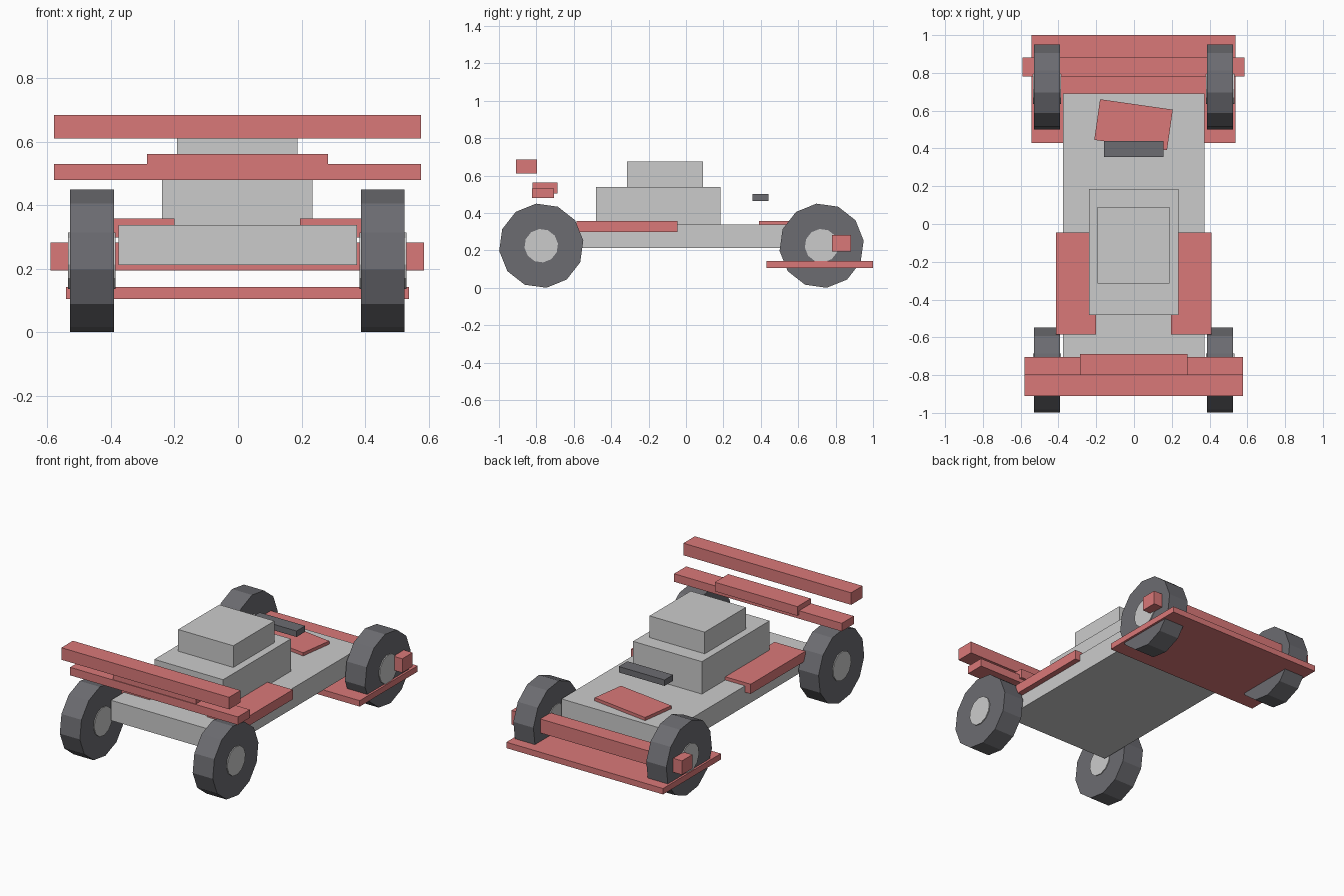
import bpy, math
from mathutils import Matrix

if "Cube" in bpy.data.objects:
    bpy.data.objects.remove(bpy.data.objects["Cube"])


def material(name, rgb):
    m = bpy.data.materials.new(name)
    m.diffuse_color = (*rgb, 1)
    m.use_nodes = True
    m.node_tree.nodes["Principled BSDF"].inputs["Base Color"].default_value = m.diffuse_color
    return m


RED = material("red", (0.70, 0.19, 0.19))
DARK = material("dark", (0.15, 0.15, 0.165))
HUB = material("hub_grey", (0.62, 0.62, 0.63))


def box(name, x, y, z, mat=None, turn=0):
    """Box from (min, max) ranges, optionally turned about its own z axis."""
    bpy.ops.mesh.primitive_cube_add(size=1)
    o = bpy.context.object
    o.name = name
    size = [r[1] - r[0] for r in (x, y, z)]
    o.data.transform(Matrix.Diagonal((*size, 1)))
    o.location = [(r[0] + r[1]) / 2 for r in (x, y, z)]
    o.rotation_euler.z = math.radians(turn)
    if mat:
        o.data.materials.append(mat)
    return o


def disc(name, x0, x1, y, z, r, sides, mat, spin=0):
    """Cylinder lying along x."""
    bpy.ops.mesh.primitive_cylinder_add(vertices=sides, radius=r, depth=x1 - x0)
    o = bpy.context.object
    o.name = name
    o.data.transform(Matrix.Rotation(math.radians(spin), 4, 'X')
                     @ Matrix.Rotation(math.pi / 2, 4, 'Y'))
    o.location = ((x0 + x1) / 2, y, z)
    o.data.materials.append(mat)
    return o


# Body
box("chassis", (-0.376, 0.374), (-0.715, 0.692), (0.212, 0.338))
box("cabin_lower", (-0.239, 0.235), (-0.482, 0.185), (0.33, 0.54))
box("cabin_upper", (-0.192, 0.188), (-0.315, 0.09), (0.53, 0.675))

# Rear wing stack
box("wing_top", (-0.58, 0.576), (-0.91, -0.797), (0.61, 0.685), RED)
box("wing_lower", (-0.58, 0.576), (-0.824, -0.705), (0.48, 0.53), RED)
box("wing_centre", (-0.286, 0.283), (-0.82, -0.688), (0.505, 0.562), RED)

# Nose plate, cross bar, bonnet panel and steering bar
box("nose_plate", (-0.542, 0.538), (0.43, 1.0), (0.105, 0.142), RED)
box("cross_bar", (-0.59, 0.586), (0.78, 0.882), (0.195, 0.282), RED)
box("bonnet_panel", (-0.197, 0.192), (0.417, 0.634), (0.325, 0.358), RED, -8.1)
box("steering_bar", (-0.16, 0.155), (0.355, 0.44), (0.465, 0.502), DARK)

# Side pods and wheels, both sides
for side, label in ((-1, "left"), (1, "right")):
    def span(a, b):
        return sorted((side * a - 0.002, side * b - 0.002))
    box("side_pod_" + label, span(0.198, 0.412), (-0.586, -0.045), (0.298, 0.358), RED)
    for end, y in (("rear", -0.774), ("front", 0.725)):
        tag = f"{end}_{label}"
        disc("tyre_" + tag, *span(0.389, 0.527), y, 0.225, 0.2265, 12, DARK, 7)
        disc("hub_" + tag, *span(0.384, 0.533), y, 0.225, 0.09, 12, HUB, 7)
